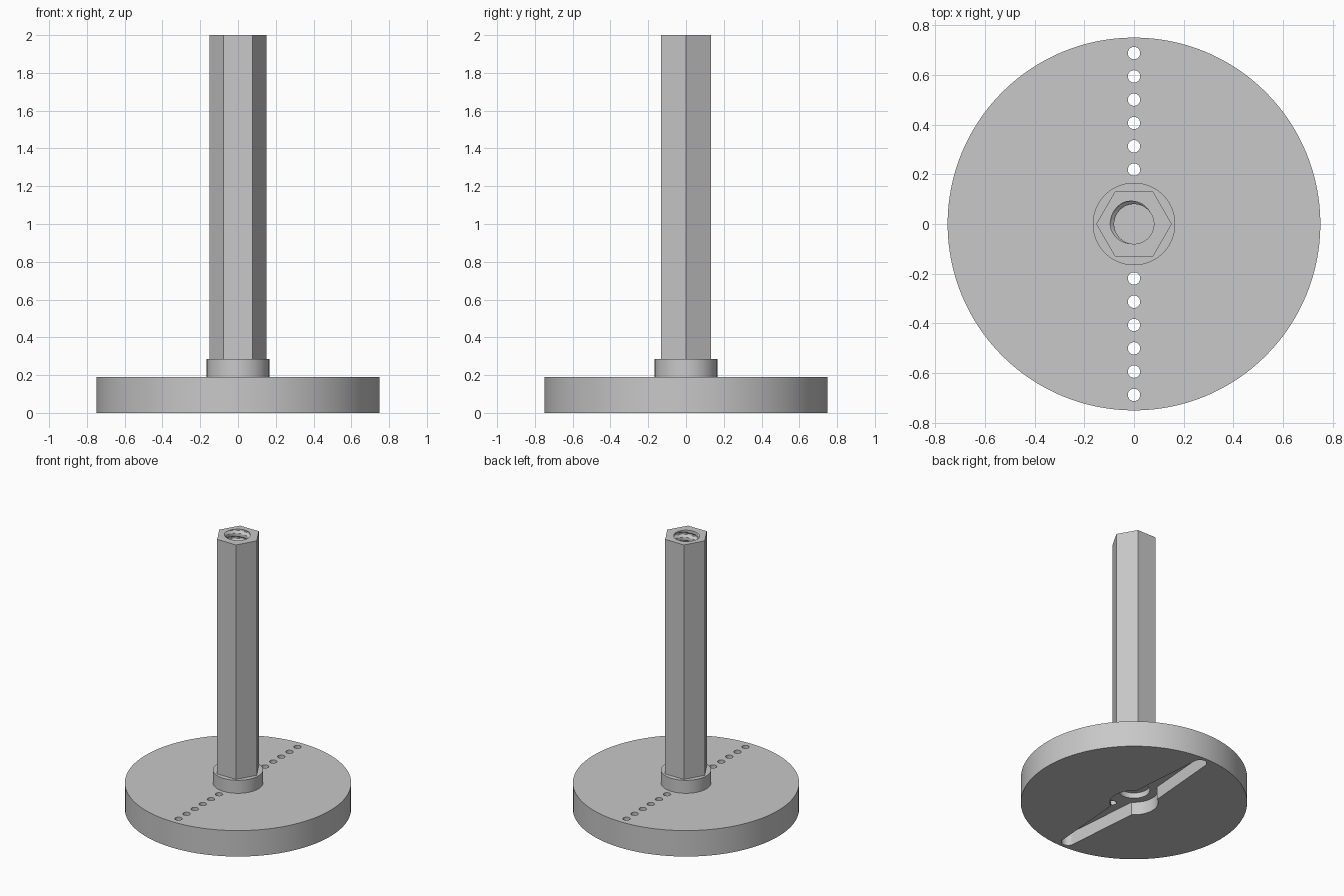
import bpy, bmesh
from math import sin, cos, pi, radians

old = bpy.data.objects.get("Cube")
if old:
    bpy.data.objects.remove(old)

GREY = (0.58, 0.58, 0.58, 1)
metal = bpy.data.materials.new("plain grey")
metal.use_nodes = True
metal.diffuse_color = GREY
metal.node_tree.nodes["Principled BSDF"].inputs["Base Color"].default_value = GREY


def finish(name, bm):
    bmesh.ops.recalc_face_normals(bm, faces=bm.faces)
    mesh = bpy.data.meshes.new(name)
    bm.to_mesh(mesh)
    bm.free()
    mesh.materials.append(metal)
    obj = bpy.data.objects.new(name, mesh)
    bpy.context.collection.objects.link(obj)
    return obj


def arc(r, sides, y=0.0, start=0.0, sweep=2 * pi):
    return [(r * cos(start + sweep * i / sides), y + r * sin(start + sweep * i / sides))
            for i in range(sides if sweep > 6 else sides + 1)]


def prism(name, outline, z0, z1):
    bm = bmesh.new()
    face = bm.faces.new([bm.verts.new((x, y, z0)) for x, y in outline])
    top = bmesh.ops.extrude_face_region(bm, geom=[face])["geom"]
    verts = [v for v in top if isinstance(v, bmesh.types.BMVert)]
    bmesh.ops.translate(bm, verts=verts, vec=(0, 0, z1 - z0))
    return finish(name, bm)


def activate(obj):
    bpy.ops.object.select_all(action="DESELECT")
    obj.select_set(True)
    bpy.context.view_layer.objects.active = obj


def cut(obj, cutter):
    cutter.hide_render = True
    mod = obj.modifiers.new("cut", "BOOLEAN")
    mod.operation = "DIFFERENCE"
    mod.solver = "EXACT"
    mod.object = cutter
    activate(obj)
    bpy.ops.object.modifier_apply(modifier=mod.name)
    bpy.data.objects.remove(cutter)


def threaded_bore(r, groove, pitch, z0, z1, sides=48, steps=12):
    """Closed plug whose wall carries a helical ridge."""
    bm = bmesh.new()
    rows = round((z1 - z0) / pitch * steps)
    rings = []
    for j in range(rows + 1):
        z = z0 + (z1 - z0) * j / rows
        ring = []
        for i in range(sides):
            a = 2 * pi * i / sides
            phase = ((z - 2) / pitch - (a - radians(150)) / (2 * pi)) % 1
            ridge = max(0, 1 - min(phase, 1 - phase) * 3.2)
            rad = r + groove * min(1, ridge * 1.5)
            ring.append(bm.verts.new((rad * cos(a), rad * sin(a), z)))
        rings.append(ring)
    for low, high in zip(rings, rings[1:]):
        for i in range(sides):
            k = (i + 1) % sides
            bm.faces.new((low[i], low[k], high[k], high[i]))
    bm.faces.new(rings[0])
    bm.faces.new(rings[-1])
    return finish("bore_cutter", bm)


# Round base with a two-armed recess underneath
base = prism("base_disc", arc(0.75, 128), 0, 0.19)
arms = (arc(0.045, 16, 0.68, 0, pi) + [(-0.1, 0)]
        + arc(0.045, 16, -0.68, pi, pi) + [(0.1, 0)])
cut(base, prism("arm_cutter", arms, -0.05, 0.095))
cut(base, prism("hub_cutter", arc(0.16, 64), -0.05, 0.095))
cut(base, prism("socket_cutter", arc(0.105, 48), 0.05, 0.135))

# Row of through holes on each side
for side in (-1, 1):
    for i in range(6):
        y = side * (0.219 + 0.0937 * i)
        cut(base, prism("hole_cutter", arc(0.025, 24, y), -0.1, 0.3))

# Collar and hexagonal post with a threaded bore
collar = prism("collar", arc(0.166, 64), 0.19, 0.285)
post = prism("hex_post", arc(0.152, 6), 0.285, 2)
cut(post, threaded_bore(0.08, 0.016, 0.06, 1.5, 2.06))

for obj in (base, collar, post):
    activate(obj)
    bpy.ops.object.shade_smooth_by_angle(angle=radians(30))
